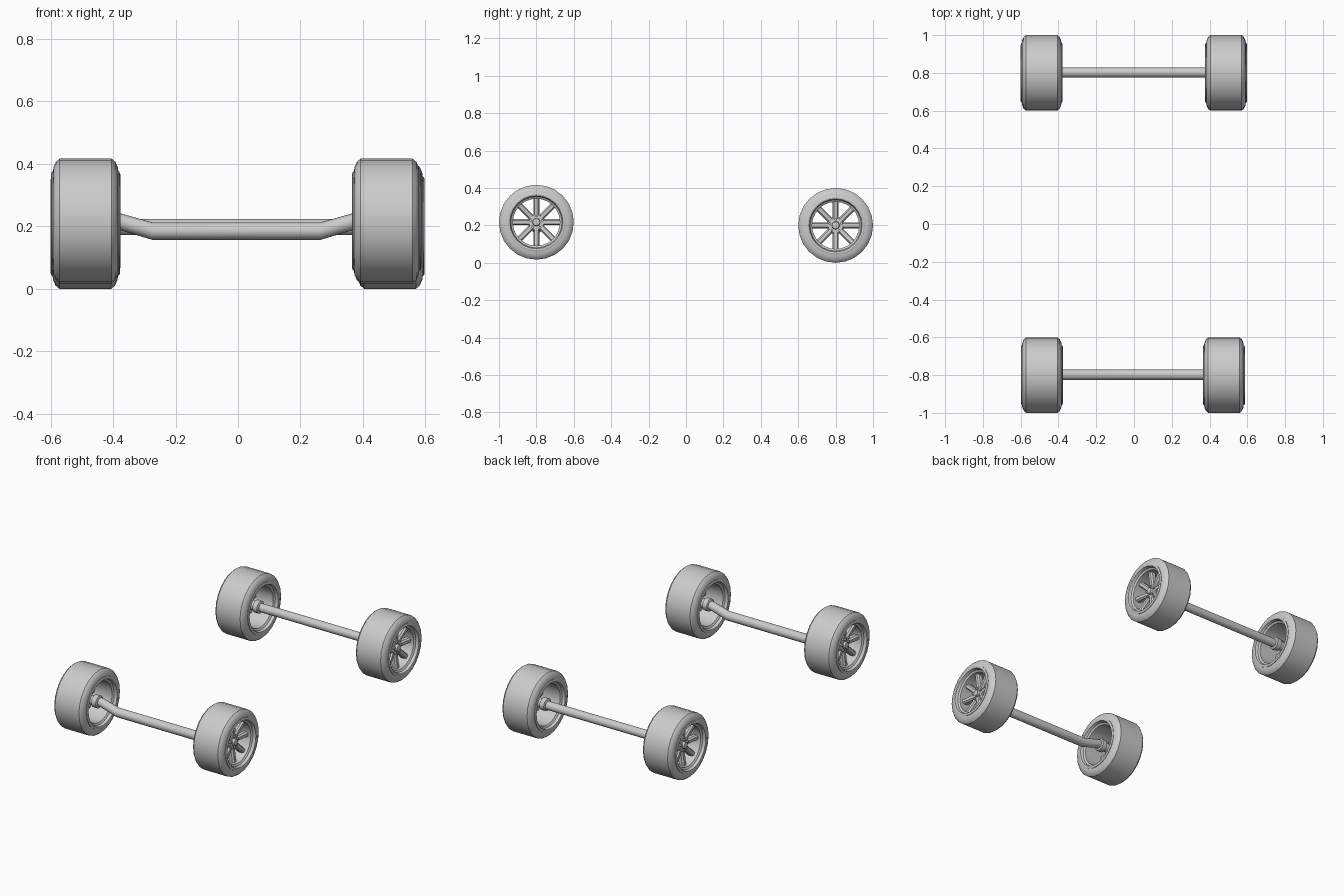
import bpy, bmesh, math
from mathutils import Matrix, Vector

if "Cube" in bpy.data.objects:
    bpy.data.objects.remove(bpy.data.objects["Cube"])

grey = bpy.data.materials.new("plain grey")
grey.diffuse_color = (0.6, 0.6, 0.6, 1)
grey.use_nodes = True
grey.node_tree.nodes["Principled BSDF"].inputs["Base Color"].default_value = grey.diffuse_color


def finish(bm, name, loc=(0, 0, 0), flip=False, angle=32):
    """Turn a bmesh into a smooth-by-angle object."""
    if flip:
        bmesh.ops.scale(bm, vec=(-1, 1, 1), verts=bm.verts)
    bmesh.ops.recalc_face_normals(bm, faces=bm.faces)
    me = bpy.data.meshes.new(name)
    bm.to_mesh(me)
    bm.free()
    me.materials.append(grey)
    ob = bpy.data.objects.new(name, me)
    ob.location = loc
    bpy.context.collection.objects.link(ob)
    bpy.ops.object.select_all(action='DESELECT')
    ob.select_set(True)
    bpy.context.view_layer.objects.active = ob
    bpy.ops.object.shade_smooth_by_angle(angle=math.radians(angle))
    return ob


def ring(bm, x, r, n, z=0):
    return [bm.verts.new((x, r * math.sin(2 * math.pi * i / n),
                          z + r * math.cos(2 * math.pi * i / n))) for i in range(n)]


def lathe(bm, profile, n, closed=True):
    """Revolve (x, radius[, z offset]) points around the x axis."""
    rings = [ring(bm, p[0], p[1], n, p[2] if len(p) > 2 else 0) for p in profile]
    pairs = list(zip(rings, rings[1:]))
    if closed:
        pairs.append((rings[-1], rings[0]))
    else:
        bm.faces.new(rings[0])
        bm.faces.new(rings[-1])
    for a, b in pairs:
        for i in range(n):
            j = (i + 1) % n
            bm.faces.new((a[i], a[j], b[j], b[i]))


def mirrored(half):
    return half + [(-x, r) for x, r in reversed(half)]


TYRE = mirrored([(0.08, 0.14), (0.105, 0.158), (0.103, 0.172), (0.095, 0.19), (0.083, 0.2)])
RIM = mirrored([(0.085, 0.126), (0.092, 0.137), (0.109, 0.142),
                (0.111, 0.15), (0.108, 0.158), (0.095, 0.158), (0.085, 0.14)])
HUB = [(-0.09, 0.028), (-0.085, 0.038), (-0.055, 0.038), (-0.052, 0.028),
       (0.01, 0.028), (0.015, 0.046), (0.05, 0.046), (0.055, 0.04),
       (0.055, 0.021), (0.07, 0.019), (0.072, 0.015)]


def spokes(bm):
    """Eight chamfered bars from hub to rim, plus five wheel nuts."""
    section = [(-0.016, 0.0), (-0.016, 0.022), (-0.009, 0.032),
               (0.009, 0.032), (0.016, 0.022), (0.016, 0.0)]
    for k in range(8):
        rot = Matrix.Rotation(k * math.pi / 4, 3, 'X')
        ends = [[bm.verts.new(rot @ Vector((x0 + d, w, r))) for w, d in section]
                for r, x0 in ((0.03, 0.022), (0.128, 0.035))]
        a, b = ends
        bm.faces.new(a)
        bm.faces.new(b)
        for i in range(6):
            j = (i + 1) % 6
            bm.faces.new((a[i], a[j], b[j], b[i]))
    for k in range(5):
        t = 2 * math.pi * k / 5
        m = (Matrix.Translation((0.058, 0.033 * math.sin(t), 0.033 * math.cos(t)))
             @ Matrix.Rotation(math.pi / 2, 4, 'Y'))
        bmesh.ops.create_cone(bm, cap_ends=True, segments=6, radius1=0.007,
                              radius2=0.007, depth=0.014, matrix=m)


def wheel(name, loc, flip):
    for part, profile, sides, closed in (("tyre", TYRE, 24, True),
                                         ("rim", RIM, 24, True),
                                         ("hub", HUB, 16, False)):
        bm = bmesh.new()
        lathe(bm, profile, sides, closed)
        finish(bm, f"{name}_{part}", loc, flip)
    bm = bmesh.new()
    spokes(bm)
    finish(bm, f"{name}_spokes", loc, flip)


# wheels
wheel("front_left", (-0.488, -0.8, 0.217), True)
wheel("front_right", (0.476, -0.8, 0.217), False)
wheel("rear_left", (-0.489, 0.8, 0.2), True)
wheel("rear_right", (0.487, 0.8, 0.2), False)

# dropped front axle beam
bm = bmesh.new()
lathe(bm, [(-0.45, 0.027, 0.217), (-0.385, 0.027, 0.217), (-0.275, 0.028, 0.185),
           (0.265, 0.028, 0.185), (0.375, 0.027, 0.217), (0.44, 0.027, 0.217)], 16, False)
finish(bm, "front_axle", (0, -0.798, 0))

# straight rear axle
bm = bmesh.new()
lathe(bm, [(-0.45, 0.026, 0.198), (0.45, 0.026, 0.198)], 16, False)
finish(bm, "rear_axle", (0, 0.802, 0))
